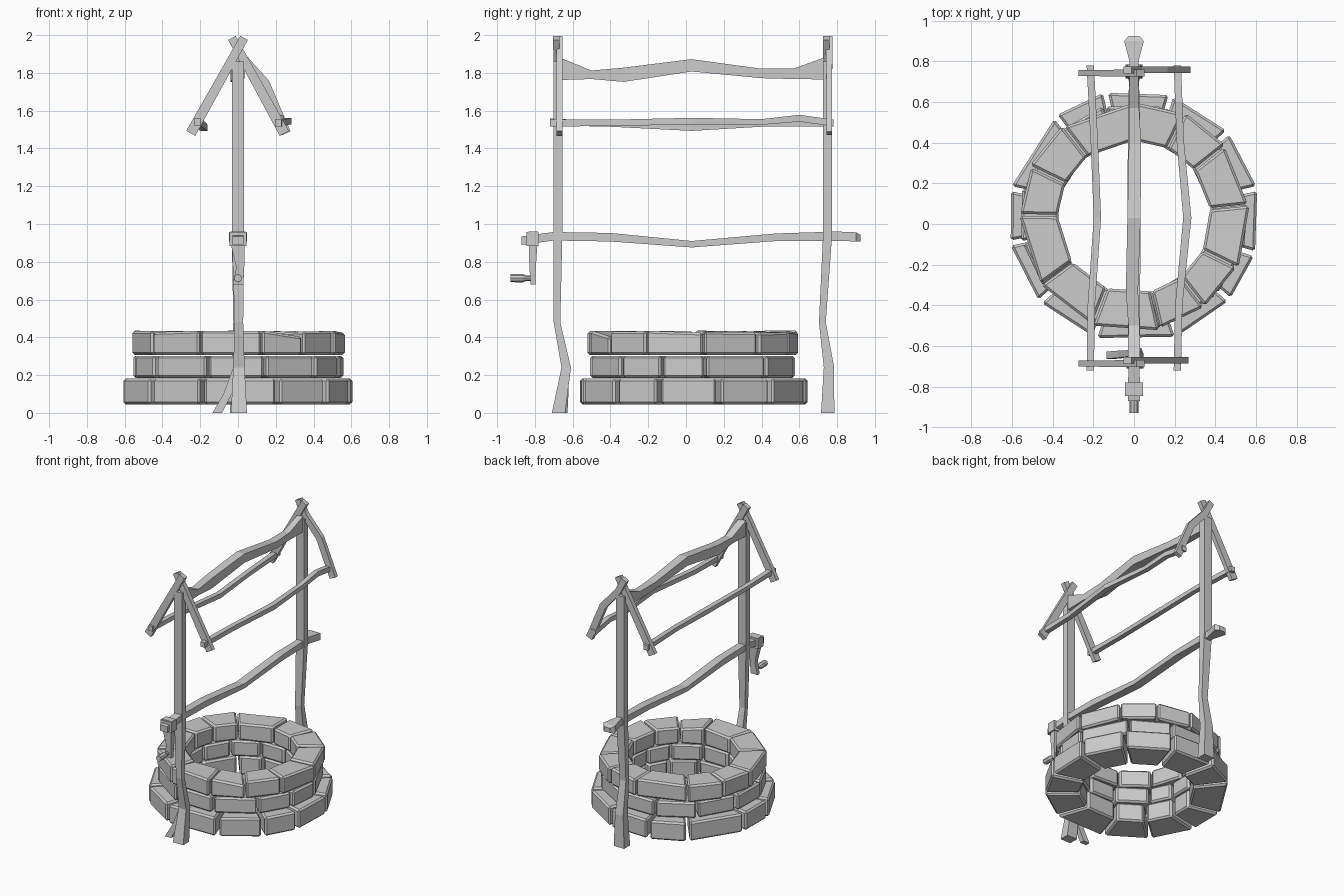
import bpy, bmesh, random
from math import radians, cos, sin
from mathutils import Vector

random.seed(4)
X, Y, Z = Vector((1, 0, 0)), Vector((0, 1, 0)), Vector((0, 0, 1))


def make(name, verts, faces, bevel=0):
    me = bpy.data.meshes.new(name)
    bm = bmesh.new()
    vs = [bm.verts.new(v) for v in verts]
    for f in faces:
        bm.faces.new([vs[i] for i in f])
    bmesh.ops.recalc_face_normals(bm, faces=bm.faces)
    bm.to_mesh(me)
    bm.free()
    ob = bpy.data.objects.new(name, me)
    bpy.context.collection.objects.link(ob)
    if bevel:
        m = ob.modifiers.new("bevel", "BEVEL")
        m.width, m.segments = bevel, 1
    return ob


def beam(name, pts, u, v=None):
    """Rectangular timber through (x, y, z, width along u, width along v).
    Without v the sections stand square to the path."""
    verts, faces = [], []
    cs = [Vector(p[:3]) for p in pts]
    n = len(pts)
    for i, p in enumerate(pts):
        t = cs[min(i + 1, n - 1)] - cs[max(i - 1, 0)]
        b = v if v else t.normalized().cross(u).normalized()
        for su, sv in ((-1, -1), (1, -1), (1, 1), (-1, 1)):
            verts.append(cs[i] + u * su * p[3] / 2 + b * sv * p[4] / 2)
    for i in range(n - 1):
        for k in range(4):
            a, c = i * 4 + k, i * 4 + (k + 1) % 4
            faces.append((a, c, c + 4, a + 4))
    faces += [(3, 2, 1, 0), tuple(range(4 * n - 4, 4 * n))]
    return make(name, verts, faces)


def ring(name, edges, r_in, r_out, z0, z1, gap, wobble=0, chipped=None):
    """Course of wedge-shaped stones between the given joint angles."""
    for i, a in enumerate(edges):
        b = edges[(i + 1) % len(edges)]
        if b < a:
            b += 360
        dr = random.uniform(-.006, .006)
        base = []
        for r, g in ((r_in, gap * 1.3), (r_out + dr, gap)):
            for ang in (a + g, b - g):
                base.append((r * cos(radians(ang)), .035 + r * sin(radians(ang))))
        low = [(x, y, z0) for x, y in base]
        top = [[x, y, z1 + random.uniform(-wobble, wobble)] for x, y in base]
        if i == chipped:
            top[3][2] -= .03
            top[1][2] -= .01
        make(f"{name}_{i + 1}", low + top,
             [(0, 1, 3, 2), (4, 5, 7, 6), (0, 1, 5, 4), (2, 3, 7, 6),
              (0, 2, 6, 4), (1, 3, 7, 5)], .012)


# Stone wall, three courses
ring("lower_stone", [13, 42, 73, 103, 128, 167, 192, 222, 252, 290, 319, 343],
     .385, .622, .045, .182, 1.2)
ring("middle_stone", [7, 44, 75, 105, 135, 165, 193, 218, 253, 285, 317, 343],
     .38, .562, .186, .302, .8)
ring("upper_stone", [6, 38, 64, 90, 128, 154, 179, 216, 249, 283, 308, 334],
     .375, .565, .307, .43, .5, .006, 9)

# Posts with crooked feet, and a side root on the front one
beam("front_post", [(.005, -.675, 0, .085, .07), (.005, -.634, .24, .06, .05),
                    (.005, -.683, .48, .045, .035), (0, -.678, .93, .066, .046),
                    (0, -.678, 1.86, .066, .046)], X, Y)
beam("front_root", [(-.11, -.645, 0, .05, .035), (-.055, -.64, .1, .045, .035),
                    (-.01, -.635, .24, .03, .03)], X, Y)
beam("back_post", [(0, .75, 0, .085, .07), (0, .757, .24, .066, .055),
                   (0, .722, .48, .05, .036), (0, .75, .95, .066, .048),
                   (0, .75, 1.86, .066, .048)], X, Y)

# Crossed rafters at both ends
for end, y in (("front", -.678), ("back", .75)):
    beam(f"{end}_left_rafter", [(.032, y - .008, 1.985, .034, .045),
                                (-.25, y - .008, 1.48, .03, .055)], Y)
    if end == "front":
        path = [(-.032, y + .008, 1.985, .034, .045),
                (.245, y + .008, 1.48, .03, .055)]
    else:
        path = [(-.032, y + .008, 1.985, .034, .045), (.02, y + .008, 1.885, .034, .045),
                (.143, y + .008, 1.745, .03, .05), (.255, y + .008, 1.48, .03, .05)]
    beam(f"{end}_right_rafter", path, Y)

# Ridge beam
beam("ridge_beam", [(0, -.66, 1.82, .06, .115), (0, -.5, 1.79, .055, .045),
                    (-.01, -.33, 1.79, .06, .075), (0, .03, 1.84, .065, .065),
                    (.005, .4, 1.797, .06, .05), (0, .57, 1.795, .05, .055),
                    (0, .73, 1.823, .045, .115)], X, Z)

# Eave rails
beam("left_rail", [(-.215, -.72, 1.54, .036, .036), (-.21, -.4, 1.53, .036, .03),
                   (-.18, .03, 1.51, .036, .034), (-.195, .4, 1.53, .036, .03),
                   (-.215, .78, 1.535, .036, .036)], X, Z)
beam("right_rail", [(.213, -.72, 1.535, .036, .036), (.22, -.4, 1.535, .036, .034),
                    (.262, .03, 1.545, .04, .034), (.228, .4, 1.54, .036, .03),
                    (.22, .6, 1.56, .036, .036), (.213, .78, 1.535, .036, .036)], X, Z)

# Winding axle with flared back end
beam("axle", [(0, -.87, .912, .06, .045), (0, -.7, .935, .055, .045),
              (0, -.4, .93, .06, .045), (0, .03, .893, .064, .034),
              (0, .48, .93, .06, .04), (0, .8, .935, .045, .05),
              (0, .9, .932, .096, .048), (0, .925, .925, .05, .035)], X, Z)

# Crank arm, collar and handle
beam("crank_collar", [(0, -.845, .92, .09, .075), (0, -.78, .92, .09, .075)], X, Z)
beam("crank_arm", [(0, -.808, .96, .08, .05), (0, -.81, .88, .07, .045),
                   (.012, -.812, .77, .042, .034), (0, -.81, .68, .056, .026)], X, Y)
prof = [(-.8, .013), (-.845, .014), (-.865, .022), (-.93, .021)]
verts = [(r * cos(radians(45 * k)), y, .713 + r * sin(radians(45 * k)))
         for y, r in prof for k in range(8)]
faces = [(i * 8 + k, i * 8 + (k + 1) % 8, i * 8 + 8 + (k + 1) % 8, i * 8 + 8 + k)
         for i in range(3) for k in range(8)]
make("crank_handle", verts, faces + [tuple(range(8)), tuple(range(24, 32))])
